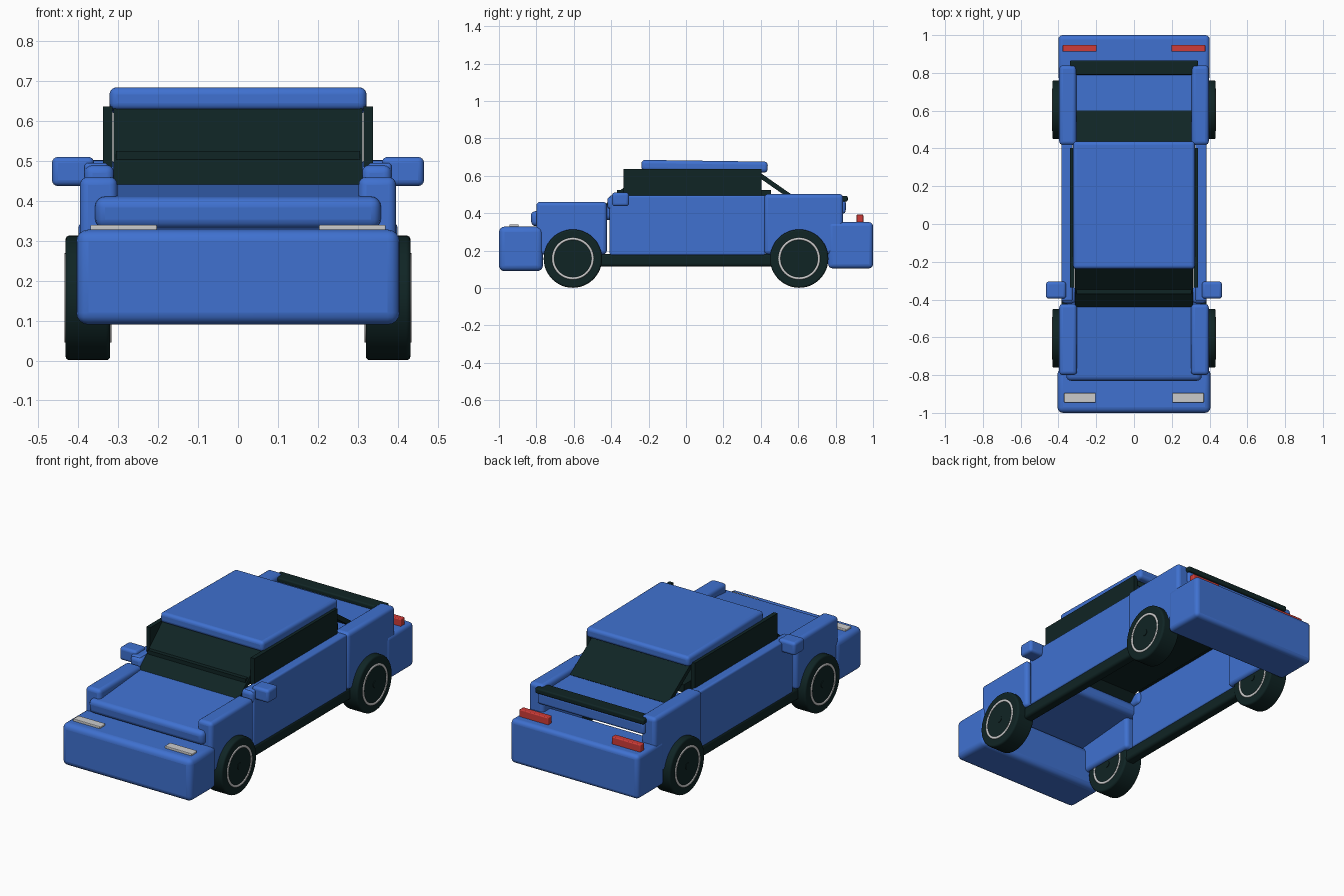
import bpy, math
from mathutils import Vector

cube = bpy.data.objects.get("Cube")
if cube:
    bpy.data.objects.remove(cube, do_unlink=True)


def material(name, rgb):
    m = bpy.data.materials.new(name)
    m.use_nodes = True
    colour = (*rgb, 1)
    m.diffuse_color = colour
    m.node_tree.nodes["Principled BSDF"].inputs["Base Color"].default_value = colour
    return m


BLUE = material("body blue", (0.05, 0.165, 0.63))
DARK = material("dark green black", (0.005, 0.018, 0.018))
LIGHT = material("light grey", (0.6, 0.6, 0.6))
RED = material("lamp red", (0.62, 0.045, 0.04))


def finish(obj, name, mat, bevel=0):
    obj.name = name
    obj.data.materials.append(mat)
    if bevel:
        mod = obj.modifiers.new("rounded edges", "BEVEL")
        mod.width = bevel
        mod.segments = 4
        mod.limit_method = "ANGLE"
    bpy.ops.object.shade_smooth_by_angle(angle=math.radians(35))
    return obj


def box(name, mat, xs, ys, zs, bevel=0, tilt=0):
    """Box between two limits on each axis, tilted about its own x axis."""
    lo, hi = map(Vector, zip(xs, ys, zs))
    bpy.ops.mesh.primitive_cube_add(size=1, location=(lo + hi) / 2)
    obj = bpy.context.object
    obj.scale = hi - lo
    bpy.ops.object.transform_apply(location=False, rotation=False, scale=True)
    obj.rotation_euler.x = tilt
    return finish(obj, name, mat, bevel)


def pair(name, mat, xs, ys, zs, bevel=0):
    for side, s in (("left", 1), ("right", -1)):
        box(f"{side}_{name}", mat, sorted(s * x for x in xs), ys, zs, bevel)


def sloped(name, mat, half_width, start, end, thick, bevel=0):
    """Slab whose top surface runs between two (y, z) points."""
    a, b = Vector(start), Vector(end)
    d = b - a
    n = Vector((-d.y, d.x)).normalized()
    c = (a + b) / 2 - n * thick / 2
    h = d.length / 2
    return box(name, mat, (-half_width, half_width), (c.x - h, c.x + h),
               (c.y - thick / 2, c.y + thick / 2), bevel, math.atan2(d.y, d.x))


def tube(name, mat, outer, inner, x0, x1, y, z, bevel=0):
    """Ring-shaped solid along x; an inner radius of zero closes it."""
    bpy.ops.mesh.primitive_cylinder_add(
        vertices=48, radius=outer, depth=x1 - x0,
        end_fill_type="NOTHING" if inner else "NGON",
        location=((x0 + x1) / 2, y, z), rotation=(0, math.pi / 2, 0))
    obj = finish(bpy.context.object, name, mat, bevel)
    if inner:
        wall = obj.modifiers.new("wall", "SOLIDIFY")
        wall.thickness = outer - inner
        wall.offset = -1
    return obj


# Bumpers and lamps
box("front_bumper", BLUE, (-0.405, 0.405), (-1, -0.765), (0.09, 0.328), 0.03)
box("rear_bumper", BLUE, (-0.4, 0.4), (0.76, 1), (0.105, 0.352), 0.022)
pair("headlight", LIGHT, (0.203, 0.37), (-0.945, -0.895), (0.31, 0.34), 0.004)
pair("taillight", RED, (0.198, 0.378), (0.912, 0.948), (0.335, 0.392), 0.005)

# Hood and boot lid
sloped("hood", BLUE, 0.358, (-0.832, 0.408), (-0.39, 0.445), 0.08, 0.025)
sloped("boot_lid", BLUE, 0.335, (0.45, 0.475), (0.855, 0.468), 0.07, 0.015)
box("boot_spoiler", DARK, (-0.34, 0.34), (0.79, 0.865), (0.462, 0.492), 0.008)

# Fenders, doors, mirrors and sills
pair("front_fender", BLUE, (0.302, 0.396), (-0.8, -0.423), (0.18, 0.46), 0.02)
pair("rear_fender", BLUE, (0.305, 0.396), (0.418, 0.84), (0.18, 0.502), 0.02)
pair("door", BLUE, (0.325, 0.385), (-0.408, 0.425), (0.175, 0.495), 0.01)
pair("mirror_mount", BLUE, (0.31, 0.385), (-0.42, -0.33), (0.42, 0.49), 0.02)
pair("mirror", BLUE, (0.36, 0.466), (-0.395, -0.305), (0.437, 0.51), 0.015)
pair("sill", DARK, (0.325, 0.385), (-0.47, 0.47), (0.115, 0.182), 0.015)

# Cabin
box("roof", BLUE, (-0.322, 0.322), (-0.238, 0.437), (0.622, 0.68), 0.018,
    math.radians(-0.8))
sloped("windshield", DARK, 0.312, (-0.44, 0.44), (-0.215, 0.645), 0.025)
sloped("rear_window", DARK, 0.305, (0.37, 0.635), (0.6, 0.475), 0.025)
pair("side_window", DARK, (0.314, 0.338), (-0.335, 0.403), (0.485, 0.636))
box("cabin_floor", DARK, (-0.305, 0.305), (-0.37, 0.455), (0.48, 0.525))

# Wheels
for end, y in (("front", -0.605), ("rear", 0.605)):
    for side, s in (("left", 1), ("right", -1)):
        name = f"{end}_{side}"
        x0, x1 = sorted((s * 0.32, s * 0.432))
        tube(name + "_tyre", DARK, 0.156, 0, x0, x1, y, 0.157, 0.01)
        tube(name + "_rim_ring", LIGHT, 0.112, 0.1, x0 - 0.003, x1 + 0.003, y, 0.157)
        tube(name + "_hub", DARK, 0.018, 0, x0 - 0.003, x1 + 0.003, y, 0.157)
